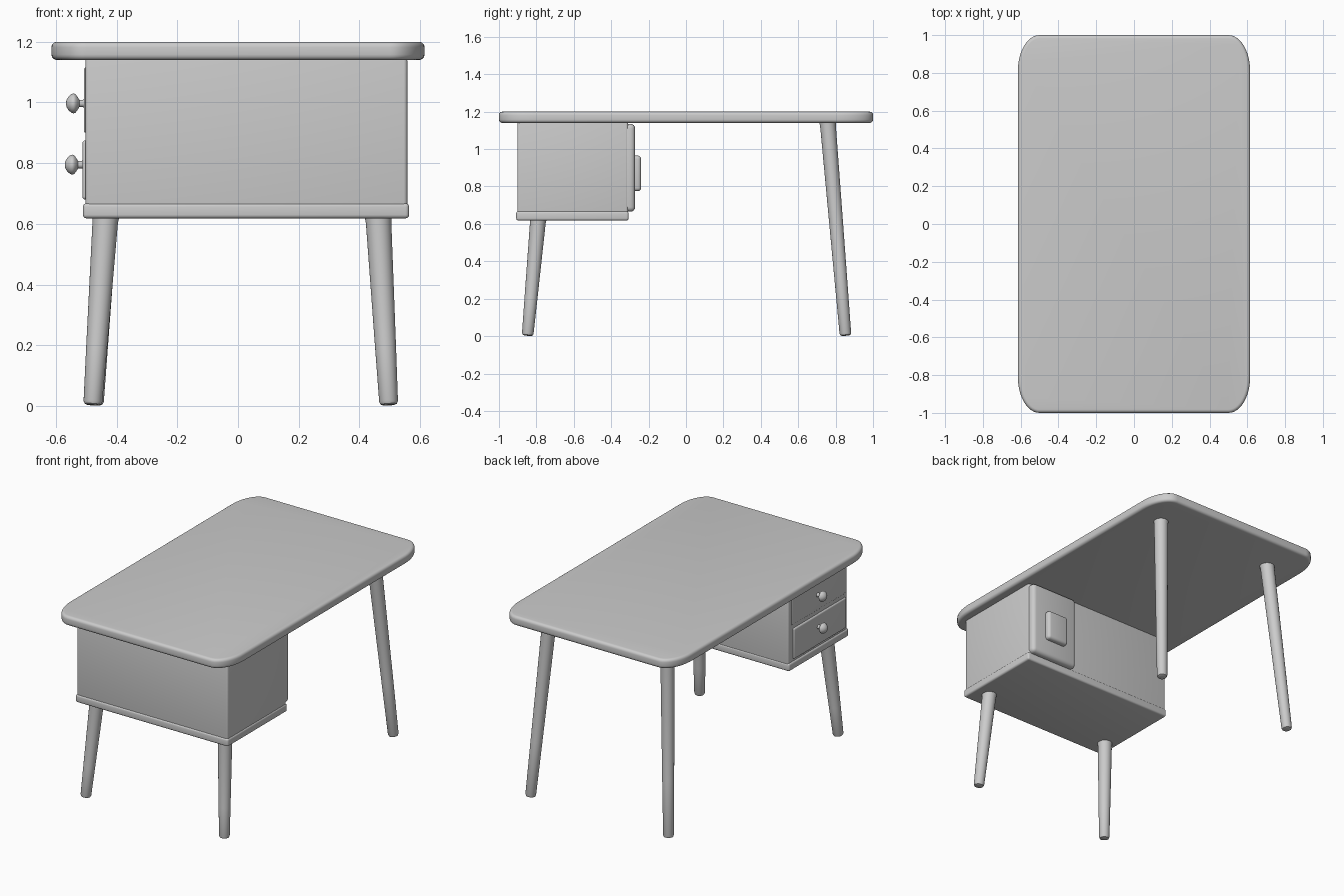
import bpy, bmesh, math
from mathutils import Vector

if "Cube" in bpy.data.objects:
    bpy.data.objects.remove(bpy.data.objects["Cube"])


def finish(name, bm, angle=40):
    bmesh.ops.recalc_face_normals(bm, faces=bm.faces[:])
    me = bpy.data.meshes.new(name)
    bm.to_mesh(me)
    bm.free()
    ob = bpy.data.objects.new(name, me)
    bpy.context.collection.objects.link(ob)
    bpy.ops.object.select_all(action='DESELECT')
    ob.select_set(True)
    bpy.context.view_layer.objects.active = ob
    bpy.ops.object.shade_smooth_by_angle(angle=math.radians(angle))
    return ob


def rounded_box(name, lo, hi, r, segs=4):
    lo, hi = Vector(lo), Vector(hi)
    bm = bmesh.new()
    bmesh.ops.create_cube(bm, size=1)
    for v in bm.verts:
        v.co = (lo + hi) / 2 + v.co * (hi - lo)
    bmesh.ops.bevel(bm, geom=bm.edges[:], offset=r, segments=segs,
                    profile=0.5, affect='EDGES')
    return finish(name, bm)


def lathe(name, profile, start, axis, segs=32):
    """Revolve (distance, radius) pairs around an axis from start."""
    axis = Vector(axis).normalized()
    rot = axis.to_track_quat('Z', 'Y')
    bm = bmesh.new()
    rings = []
    for d, r in profile:
        rings.append([bm.verts.new(Vector(start) + rot @ Vector(
            (r * math.cos(t), r * math.sin(t), d)))
            for t in (2 * math.pi * i / segs for i in range(segs))])
    for a, b in zip(rings, rings[1:]):
        for i in range(segs):
            j = (i + 1) % segs
            bm.faces.new((a[i], a[j], b[j], b[i]))
    bm.faces.new(rings[0])
    bm.faces.new(rings[-1])
    return finish(name, bm)


# Tabletop: outline with elliptical corners, softened rim
bm = bmesh.new()
outline = []
rx, ry, n = 0.115, 0.19, 12
for k, (sx, sy) in enumerate([(1, 1), (-1, 1), (-1, -1), (1, -1)]):
    for i in range(n + 1):
        t = math.pi / 2 * (k + i / n)
        outline.append(bm.verts.new((sx * (0.615 - rx) + rx * math.cos(t),
                                     sy * (1 - ry) + ry * math.sin(t), 1.14)))
base = bm.faces.new(outline)
ext = bmesh.ops.extrude_face_region(bm, geom=[base], use_keep_orig=True)
for g in ext['geom']:
    if isinstance(g, bmesh.types.BMVert):
        g.co.z = 1.20
rim = [e for e in bm.edges if abs(e.verts[0].co.z - e.verts[1].co.z) < 1e-4]
bmesh.ops.bevel(bm, geom=rim, offset=0.018, segments=4, profile=0.5, affect='EDGES')
finish("tabletop", bm)

# Drawer cabinet with a slightly wider base band
rounded_box("cabinet", (-0.503, -0.902, 0.63), (0.558, -0.31, 1.15), 0.012)
rounded_box("cabinet_base", (-0.511, -0.908, 0.618), (0.564, -0.307, 0.668), 0.012)

# Drawer fronts and knobs on the -x side
rounded_box("upper_drawer", (-0.508, -0.88, 0.9), (-0.48, -0.34, 1.115), 0.006)
rounded_box("lower_drawer", (-0.513, -0.885, 0.68), (-0.48, -0.355, 0.875), 0.01)
knob = [(0, 0.018), (0.008, 0.012), (0.02, 0.012), (0.026, 0.022), (0.033, 0.031),
        (0.039, 0.033), (0.046, 0.031), (0.056, 0.022), (0.062, 0.012), (0.064, 0.004)]
for name, x, z in (("upper_knob", -0.503, 0.997), ("lower_knob", -0.507, 0.795)):
    lathe(name, knob, (x, -0.6, z), (-1, 0, 0))

# Raised panel and boss on the inner cabinet side
rounded_box("side_panel", (0.22, -0.34, 0.665), (0.555, -0.272, 1.135), 0.025)
rounded_box("side_panel_boss", (0.31, -0.3, 0.775), (0.46, -0.24, 0.965), 0.018)

# Splayed tapered legs: foot x, foot y, top x, top y, top z
legs = {"front_left_leg": (-0.479, -0.847, -0.436, -0.790, 0.63),
        "front_right_leg": (0.497, -0.847, 0.462, -0.790, 0.63),
        "back_left_leg": (-0.474, 0.853, -0.400, 0.757, 1.15),
        "back_right_leg": (0.497, 0.853, 0.425, 0.757, 1.15)}
for name, (x0, y0, x1, y1, z1) in legs.items():
    foot = Vector((x0, y0, 0.003))
    d = Vector((x1, y1, z1)) - foot
    L = d.length
    prof = [(0, 0.02), (0.003, 0.027), (0.012, 0.031), (0.3 * L, 0.0345),
            (L - 0.025, 0.042), (L - 0.012, 0.044), (L, 0.045)]
    lathe(name, prof, foot, d)
